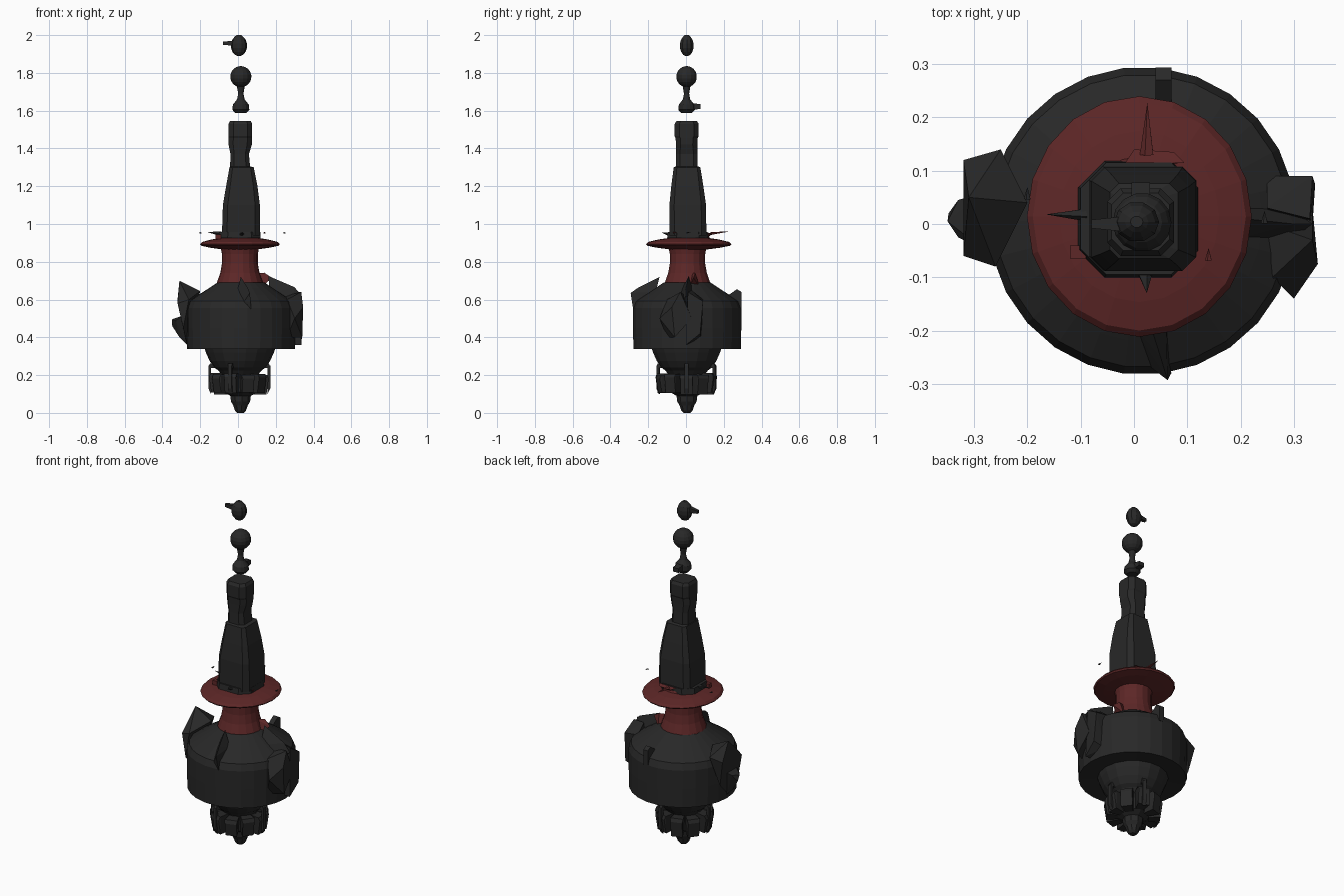
import bpy, bmesh, math, random
from mathutils import Vector

random.seed(4)

def material(name, rgb):
    m = bpy.data.materials.new(name)
    m.diffuse_color = (*rgb, 1)
    return m

DARK = material("charcoal", (0.021, 0.021, 0.021))
RED = material("dark red", (0.11, 0.02, 0.02))

def finish(name, bm, mat):
    bmesh.ops.recalc_face_normals(bm, faces=bm.faces)
    me = bpy.data.meshes.new(name)
    bm.to_mesh(me)
    bm.free()
    me.materials.append(mat)
    ob = bpy.data.objects.new(name, me)
    bpy.context.collection.objects.link(ob)
    return ob

def skin(name, rings, mat):
    """Join a stack of equal-length rings and cap both ends."""
    bm = bmesh.new()
    rows = [[bm.verts.new(p) for p in r] for r in rings]
    n = len(rows[0])
    for a, b in zip(rows, rows[1:]):
        for i in range(n):
            j = (i + 1) % n
            bm.faces.new((a[i], a[j], b[j], b[i]))
    bm.faces.new(rows[0])
    bm.faces.new(rows[-1])
    return finish(name, bm, mat)

def lathe(name, profile, mat, n=20, cx=0.01, cy=0.005, sy=1.0):
    return skin(name, [[(cx + r * math.cos(math.tau * i / n),
                         cy + sy * r * math.sin(math.tau * i / n), z)
                        for i in range(n)] for r, z in profile], mat)

def hull(name, pts, mat=DARK):
    bm = bmesh.new()
    for p in pts:
        bm.verts.new(p)
    res = bmesh.ops.convex_hull(bm, input=bm.verts)
    loose = [g for g in res["geom_interior"] if isinstance(g, bmesh.types.BMVert)]
    bmesh.ops.delete(bm, geom=loose, context='VERTS')
    return finish(name, bm, mat)

def thorn(name, base, tip, r, mat=DARK, flat=1.0):
    b, t = Vector(base), Vector(tip)
    q = (t - b).to_track_quat('Z', 'Y')
    ring = []
    for i in range(5):
        o = q @ Vector((r * math.cos(math.tau * i / 5), r * math.sin(math.tau * i / 5), 0))
        o.z *= flat
        ring.append(b + o)
    return hull(name, ring + [t], mat)

def column(name, sections, mat, cut=0.13):
    """Square section with cut corners: z, x0, x1, y0, y1."""
    rings = []
    for z, x0, x1, y0, y1 in sections:
        c = cut * (x1 - x0)
        rings.append([(x0 + c, y0, z), (x1 - c, y0, z), (x1, y0 + c, z), (x1, y1 - c, z),
                      (x1 - c, y1, z), (x0 + c, y1, z), (x0, y1 - c, z), (x0, y0 + c, z)])
    return skin(name, rings, mat)

# Floating top bead with a small spur
bead = [(0.043 * math.sin(a), 1.944 - 0.056 * math.cos(a))
        for a in [math.pi * (0.04 + 0.92 * k / 7) for k in range(8)]]
bead[-1] = (0.012, 2.0)
lathe("top_bead", bead, DARK, 10, 0.005, 0.004, 0.9)
hull("top_bead_spur", [(x, y, z) for x, w in ((-0.08, 0.008), (-0.02, 0.014))
                       for y in (-w, w) for z in (1.957 - w, 1.957 + w)])

# Finial: foot, stem and ball
ball = [(0.056 * math.sin(a), 1.78 - 0.056 * math.cos(a))
        for a in [math.pi * (0.12 + 0.86 * k / 8) for k in range(9)]]
lathe("finial", [(0.03, 1.588), (0.045, 1.605), (0.042, 1.632), (0.02, 1.66),
                 (0.014, 1.69)] + ball, DARK, 14, 0.015, 0.003)
hull("finial_nub", [(x, y, z) for x in (-0.005, 0.03) for y, h in ((0.02, 0.02), (0.078, 0.012))
                    for z in (1.622 - h, 1.622 + h)])

# Tapered square column in two stages
column("lower_column", [(0.94, -0.085, 0.117, -0.087, 0.108), (1.1, -0.08, 0.116, -0.088, 0.106),
                        (1.2, -0.063, 0.103, -0.078, 0.092), (1.3, -0.045, 0.083, -0.065, 0.076),
                        (1.305, -0.035, 0.063, -0.055, 0.066)], DARK)
column("upper_column", [(1.29, -0.042, 0.065, -0.053, 0.062), (1.37, -0.04, 0.058, -0.052, 0.06),
                        (1.42, -0.05, 0.073, -0.053, 0.06), (1.455, -0.05, 0.075, -0.055, 0.062),
                        (1.465, -0.05, 0.075, -0.06, 0.067), (1.53, -0.05, 0.075, -0.06, 0.067),
                        (1.546, -0.042, 0.067, -0.05, 0.058)], DARK, 0.2)

# Dark collar plate and its splinters
column("collar", [(0.925, -0.105, 0.12, -0.1, 0.118), (0.957, -0.1, 0.118, -0.095, 0.115)], DARK, 0.22)
thorn("left_splinter", (-0.09, 0.018, 0.948), (-0.165, 0.018, 0.958), 0.013)
thorn("front_splinter", (0.02, -0.09, 0.945), (0.024, -0.13, 0.955), 0.016, flat=0.6)
thorn("back_splinter", (0.025, 0.13, 0.95), (0.025, 0.228, 0.96), 0.014, RED, 0.6)
hull("back_splinter_root", [(-0.02, 0.11, 0.955), (0.095, 0.115, 0.955), (0.075, 0.135, 0.948),
                            (0.0, 0.14, 0.948), (0.03, 0.11, 0.925)], RED)
hull("left_chip", [(x, y, z) for x in (-0.12, -0.09) for y in (-0.065, -0.04)
                   for z in (0.92, 0.945)], RED)
for k, (x, y) in enumerate([(0.14, -0.06), (-0.2, 0.055), (0.245, 0.01)]):
    thorn(f"loose_chip_{k}", (x, y - 0.008, 0.953), (x, y + 0.015, 0.957), 0.007,
          RED if k == 0 else DARK, 0.5)

# Red disc and flared neck
lathe("red_disc", [(0.09, 0.865), (0.16, 0.875), (0.205, 0.885), (0.211, 0.893), (0.2, 0.905),
                   (0.15, 0.918), (0.105, 0.925), (0.1, 0.935)], RED, 20, 0.01, 0.014, 1.07)
lathe("red_neck", [(0.13, 0.67), (0.122, 0.69), (0.104, 0.74), (0.095, 0.79), (0.095, 0.84),
                   (0.102, 0.88)], RED, 18, 0.01, 0.008)
hull("red_neck_chip", [(0.08, 0.03, 0.74), (0.14, 0.05, 0.742), (0.18, 0.04, 0.715),
                       (0.13, 0.02, 0.67), (0.13, 0.07, 0.67)], RED)

# Round body with sloped shoulders
lathe("body", [(0.185, 0.345), (0.286, 0.338), (0.289, 0.45), (0.289, 0.555), (0.275, 0.592),
               (0.225, 0.625), (0.17, 0.66), (0.125, 0.69)], DARK, 26, 0.016, 0.006)

# Broken growths around the body
hull("left_growth_top", [(-0.31, 0.05, 0.7), (-0.32, 0.12, 0.6), (-0.32, -0.06, 0.58),
                         (-0.25, 0.14, 0.62), (-0.26, -0.08, 0.6), (-0.2, 0.04, 0.645),
                         (-0.29, 0.1, 0.45), (-0.29, -0.07, 0.45), (-0.27, 0.0, 0.36)])
hull("left_knob", [(-0.35, 0.005, 0.495), (-0.348, 0.02, 0.46), (-0.33, -0.025, 0.49),
                   (-0.33, 0.045, 0.5), (-0.28, 0.06, 0.52), (-0.28, -0.05, 0.52),
                   (-0.31, 0.01, 0.4), (-0.27, 0.01, 0.36)])
hull("right_growth_back", [(0.25, 0.09, 0.6), (0.335, 0.09, 0.59), (0.34, 0.075, 0.42),
                           (0.27, 0.08, 0.4), (0.33, 0.01, 0.64), (0.25, 0.03, 0.65),
                           (0.335, 0.0, 0.36), (0.26, 0.0, 0.36)])
hull("right_growth_front", [(0.26, -0.1, 0.6), (0.335, -0.03, 0.64), (0.335, 0.03, 0.5),
                            (0.345, -0.075, 0.56), (0.3, -0.14, 0.5), (0.34, -0.06, 0.4),
                            (0.26, -0.1, 0.4), (0.25, 0.0, 0.62)])
hull("right_fin", [(0.16, 0.015, 0.725), (0.3, 0.0, 0.665), (0.335, 0.0, 0.62),
                   (0.17, -0.035, 0.63), (0.17, 0.04, 0.63), (0.28, -0.04, 0.56), (0.28, 0.04, 0.56)])
hull("front_fin", [(0.015, -0.14, 0.72), (0.05, -0.25, 0.665), (0.063, -0.293, 0.635),
                   (-0.01, -0.18, 0.62), (0.06, -0.16, 0.64), (0.07, -0.28, 0.55), (0.02, -0.26, 0.57)])
hull("back_fin", [(x, y, z) for x in (0.04, 0.07)
                  for y, z in ((0.22, 0.62), (0.27, 0.655), (0.294, 0.64), (0.294, 0.55), (0.24, 0.55))])

# Bowl beneath the body and the central hub
lathe("under_bowl", [(0.07, 0.17), (0.115, 0.225), (0.135, 0.24), (0.16, 0.275), (0.18, 0.32),
                     (0.19, 0.35)], DARK, 18, 0.01, 0.003)
lathe("bottom_hub", [(0.018, 0.0), (0.03, 0.012), (0.04, 0.04), (0.052, 0.06), (0.056, 0.09),
                     (0.09, 0.11), (0.1, 0.2), (0.08, 0.23)], DARK, 9, 0.012, 0.005)

# Ring of chunky claws; four have a thin strut up to the bowl
N = 10
for k in range(N):
    a = math.tau * k / N
    u, v = Vector((math.cos(a), math.sin(a), 0)), Vector((-math.sin(a), math.cos(a), 0))
    c = Vector((0.007, 0.002, 0))
    lo, hi = 0.095 + random.uniform(0, 0.015), 0.205 + random.uniform(-0.005, 0.008)
    out = 0.157 + random.uniform(-0.006, 0.006)
    hull(f"claw_{k}", [c + u * r + v * s * w + Vector((0, 0, z))
                       for r, w, z in ((0.08, 0.02, lo), (out - 0.012, 0.032, lo), (out, 0.032, hi - 0.02),
                                       (out - 0.008, 0.036, hi), (0.08, 0.025, hi)) for s in (-1, 1)])
    if k in (0, 2, 5, 7):
        for part, path in (("arm", ((0.11, 0.235), (0.11, 0.255), (0.155, 0.262), (0.165, 0.245), (0.15, 0.238))),
                           ("leg", ((0.15, 0.25), (0.164, 0.25), (0.164, 0.13), (0.15, 0.1)))):
            hull(f"strut_{part}_{k}", [c + u * r + v * s * 0.011 + Vector((0, 0, z))
                                       for r, z in path for s in (-1, 1)])
